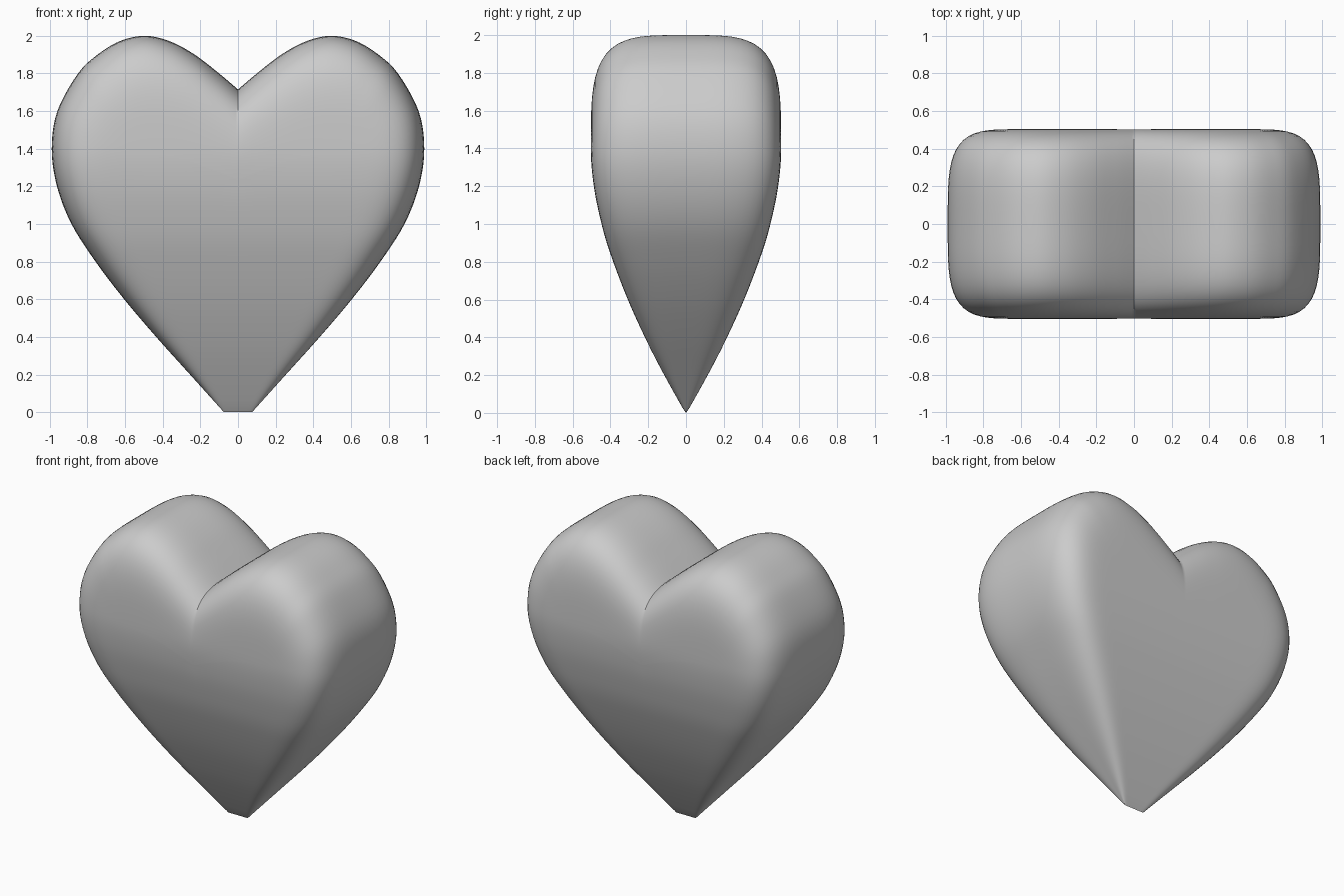
import bpy, bmesh, math

if "Cube" in bpy.data.objects:
    bpy.data.objects.remove(bpy.data.objects["Cube"])

# Half outline of the heart: (outline x, z, inner core x, z, centre-line z)
KEYS = [
    (.075, 0, .04, 0, 0), (.255, .2, .14, .2, .2), (.435, .4, .25, .4, .4),
    (.605, .6, .35, .6, .6), (.757, .8, .45, .79, .78), (.885, 1.0, .53, .96, .94),
    (.962, 1.2, .58, 1.12, 1.06), (.99, 1.4, .60, 1.25, 1.13), (.96, 1.6, .585, 1.34, 1.17),
    (.85, 1.8, .55, 1.37, 1.19), (.74, 1.905, .52, 1.38, 1.2), (.62, 1.975, .48, 1.38, 1.21),
    (.49, 2.0, .41, 1.37, 1.215), (.36, 1.97, .30, 1.35, 1.22), (.23, 1.9, .19, 1.31, 1.225),
    (.10, 1.8, .08, 1.27, 1.23), (0, 1.715, 0, 1.235, 1.235)]
# Half depth by height
DEPTH = [(0, 0), (.03, .02), (.2, .115), (.37, .203), (.6, .308), (.85, .403),
         (1.0, .447), (1.2, .488), (1.4, .504), (2.0, .504)]
SUB, ROUND, FLAT = 5, 20, 6


def catmull(pts, sub):
    out = []
    for i in range(len(pts) - 1):
        p = [pts[max(i - 1, 0)], pts[i], pts[i + 1], pts[min(i + 2, len(pts) - 1)]]
        for k in range(sub):
            t = k / sub
            out.append([.5 * (2 * b + (c - a) * t + (2 * a - 5 * b + 4 * c - d) * t * t
                              + (3 * b - a - 3 * c + d) * t ** 3) for a, b, c, d in zip(*p)])
    return out + [list(pts[-1])]


def depth(z):
    # Smooth (Hermite) lookup of the depth table
    n = len(DEPTH)
    slope = lambda i: ((DEPTH[min(i + 1, n - 1)][1] - DEPTH[max(i - 1, 0)][1])
                       / (DEPTH[min(i + 1, n - 1)][0] - DEPTH[max(i - 1, 0)][0]))
    for i in range(n - 1):
        (z0, d0), (z1, d1) = DEPTH[i], DEPTH[i + 1]
        if z <= z1:
            h = z1 - z0
            t = max(0, (z - z0) / h)
            m0 = slope(i) * h
            m1 = 0 if i + 1 >= n - 2 else slope(i + 1) * h
            if i == n - 2:
                m0 = 0
            return ((2 * t**3 - 3 * t * t + 1) * d0 + (t**3 - 2 * t * t + t) * m0
                    + (3 * t * t - 2 * t**3) * d1 + (t**3 - t * t) * m1)
    return DEPTH[-1][1]


# One quarter: rounded rim from outline to core, then the face in to the centre line
bm = bmesh.new()
grid = []
for ox, oz, cx, cz, mz in catmull(KEYS, SUB):
    row = []
    for j in range(ROUND + 1):
        a = math.pi / 2 * math.sin(math.pi / 2 * j / ROUND) ** 2
        r, q = max(math.cos(a), 0) ** .5, math.sin(a) ** .5
        if j == ROUND:
            r = 0
        z = cz + (oz - cz) * r
        row.append(bm.verts.new((max(cx + (ox - cx) * r, 0), -depth(z) * q, z)))
    for j in range(1, FLAT + 1):
        t = j / FLAT
        z = cz + (mz - cz) * t
        row.append(bm.verts.new((max(cx * (1 - t), 0), -depth(z), z)))
    grid.append(row)
for r0, r1 in zip(grid, grid[1:]):
    for j in range(len(r0) - 1):
        bm.faces.new((r0[j], r0[j + 1], r1[j + 1], r1[j]))

# Mirror to the other three quarters and weld
for axis in ((-1, 1, 1), (1, -1, 1)):
    dup = bmesh.ops.duplicate(bm, geom=bm.verts[:] + bm.edges[:] + bm.faces[:])["geom"]
    bmesh.ops.scale(bm, vec=axis, verts=[g for g in dup if isinstance(g, bmesh.types.BMVert)])
bmesh.ops.remove_doubles(bm, verts=bm.verts[:], dist=.0005)
bmesh.ops.dissolve_degenerate(bm, edges=bm.edges[:], dist=.0001)
bmesh.ops.recalc_face_normals(bm, faces=bm.faces[:])

mesh = bpy.data.meshes.new("heart")
bm.to_mesh(mesh)
bm.free()
heart = bpy.data.objects.new("heart", mesh)
bpy.context.collection.objects.link(heart)
bpy.context.view_layer.objects.active = heart
heart.select_set(True)
bpy.ops.object.shade_smooth_by_angle(angle=math.radians(35))
